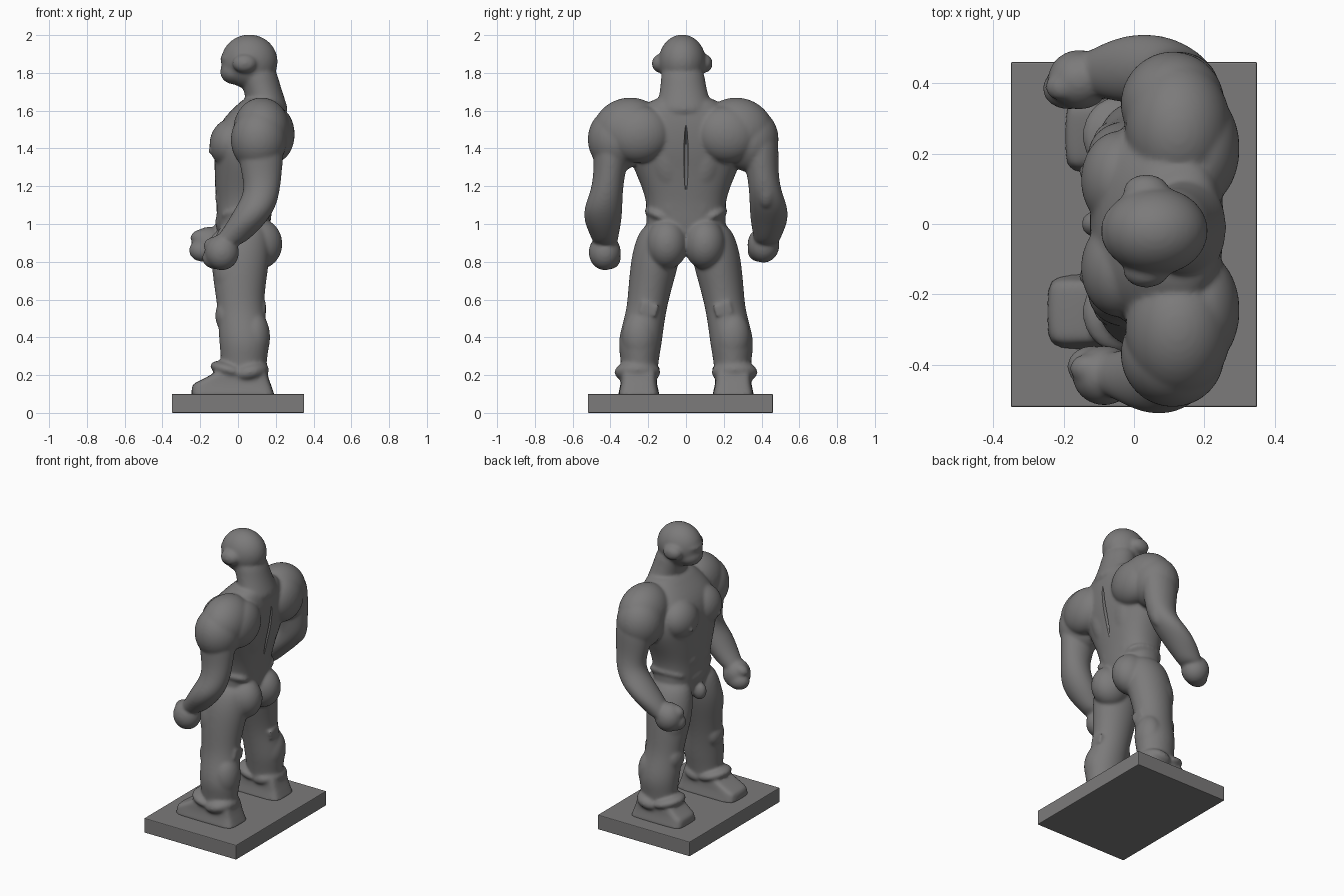
import bpy, bmesh
from math import cos, sin, pi, copysign, radians
from mathutils import Euler

parts = []


def loft(name, rings, n=2.0, sides=20):
    """Smooth limb from horizontal rings (x, y, z, rx, ry); n is the squareness."""
    bm = bmesh.new()
    loops = []
    for x, y, z, rx, ry in rings:
        loop = []
        for i in range(sides):
            a = 2 * pi * i / sides
            c, s = cos(a), sin(a)
            loop.append(bm.verts.new((x + 1.03 * rx * copysign(abs(c) ** (2 / n), c),
                                      y + 1.03 * ry * copysign(abs(s) ** (2 / n), s), z)))
        loops.append(loop)
    for a, b in zip(loops, loops[1:]):
        for i in range(sides):
            j = (i + 1) % sides
            bm.faces.new((a[i], a[j], b[j], b[i]))
    bm.faces.new(loops[0])
    bm.faces.new(loops[-1])
    bmesh.ops.recalc_face_normals(bm, faces=bm.faces)
    me = bpy.data.meshes.new(name)
    bm.to_mesh(me)
    bm.free()
    ob = bpy.data.objects.new(name, me)
    bpy.context.collection.objects.link(ob)
    sub = ob.modifiers.new("Subdivision", 'SUBSURF')
    sub.levels = sub.render_levels = 2
    parts.append(ob)
    return ob


def blob(name, loc, rad, rot=(0, 0, 0)):
    """Muscle ellipsoid; rotation in degrees."""
    bpy.ops.mesh.primitive_uv_sphere_add(segments=32, ring_count=20, location=loc,
                                         rotation=Euler([radians(r) for r in rot]))
    ob = bpy.context.object
    ob.name = name
    ob.scale = rad
    parts.append(ob)
    return ob


# Torso
torso = loft("torso", [
    (0.13, -0.01, 1.68, 0.08, 0.13), (0.12, -0.01, 1.63, 0.125, 0.21),
    (0.075, 0, 1.53, 0.18, 0.27), (0.06, 0, 1.40, 0.185, 0.305),
    (0.05, 0, 1.30, 0.17, 0.275), (0.04, 0, 1.20, 0.16, 0.23),
    (0.035, 0, 1.10, 0.145, 0.20), (0.03, 0, 1.00, 0.14, 0.21),
    (0.03, 0, 0.90, 0.12, 0.20), (0.02, 0, 0.83, 0.06, 0.08)], n=2.4)

# Neck and head
loft("neck", [(0.16, -0.01, 1.56, 0.12, 0.17), (0.15, -0.01, 1.65, 0.10, 0.135),
              (0.12, -0.015, 1.74, 0.10, 0.115), (0.09, -0.02, 1.86, 0.10, 0.11)])
blob("skull", (0.06, -0.02, 1.86), (0.15, 0.125, 0.143))
blob("jaw", (-0.015, -0.02, 1.81), (0.08, 0.09, 0.07), (0, -15, 0))
blob("brow", (-0.03, -0.02, 1.875), (0.065, 0.085, 0.03))

for s in (-1, 1):
    # Ears, chest, back and belly muscles
    blob("ear", (0.035, -0.02 + s * 0.115, 1.85), (0.065, 0.046, 0.05))
    blob("chest_muscle", (-0.04, s * 0.125, 1.43), (0.11, 0.14, 0.13), (0, 12, 0))
    blob("nipple", (-0.147, s * 0.15, 1.385), (0.014, 0.014, 0.014))
    blob("back_muscle", (0.13, s * 0.105, 1.36), (0.10, 0.11, 0.24), (s * -12, 5, 0))
    blob("lower_back_muscle", (0.12, s * 0.07, 1.14), (0.06, 0.08, 0.17))
    for z in (1.25, 1.14):
        blob("belly_muscle", (-0.07, s * 0.055, z), (0.05, 0.07, 0.07))
    blob("hip_ridge", (0.04, s * 0.135, 1.04), (0.13, 0.09, 0.04), (s * 25, 0, 0))
    blob("buttock", (0.11, s * 0.10, 0.895), (0.125, 0.11, 0.135))

    # Shoulder cap running back into the shoulder blade
    sy = 0.335 if s > 0 else 0.365
    blob("shoulder", (0.11, s * (sy + 0.005), 1.445), (0.148, 0.15, 0.17), (s * -5, 0, 0))
    blob("shoulder_bridge", (0.125, s * (sy - 0.06), 1.50), (0.15, 0.19, 0.168), (s * -14, 0, 0))
    blob("shoulder_blade", (0.19, s * (sy - 0.12), 1.475), (0.11, 0.165, 0.15), (s * -14, 0, 0))

    # Arms
    f = -0.06 if s > 0 else 0
    loft("arm", [(0.12, s * 0.38, 1.50, 0.12, 0.10), (0.12, s * 0.395, 1.38, 0.12, 0.095),
                 (0.125, s * 0.405, 1.27, 0.105, 0.082), (0.13, s * 0.42, 1.17, 0.09, 0.083),
                 (0.09 + f / 2, s * 0.44, 1.08, 0.105, 0.102),
                 (0.04 + f, s * 0.44, 1.00, 0.10, 0.095),
                 (-0.02 + f, s * 0.43, 0.93, 0.09, 0.07),
                 (-0.07 + f, s * 0.425, 0.88, 0.075, 0.06)])
    blob("elbow", (0.165, s * 0.425, 1.17), (0.05, 0.05, 0.09), (0, 12, 0))

    # Hands
    hx, hy, hz = (-0.155, 0.41, 0.89) if s > 0 else (-0.085, -0.43, 0.85)
    blob("fist", (hx, hy, hz), (0.09, 0.085, 0.095))
    blob("fingers", (hx - 0.03, hy - s * 0.025, hz - 0.03), (0.075, 0.06, 0.06))
    blob("thumb", (hx - 0.05, hy - s * 0.02, hz + 0.045), (0.05, 0.04, 0.035), (0, -25, 0))

    # Legs
    loft("leg", [(0.03, s * 0.12, 1.02, 0.12, 0.095), (0.02, s * 0.145, 0.90, 0.15, 0.127),
                 (0.01, s * 0.168, 0.78, 0.15, 0.125), (0.01, s * 0.192, 0.65, 0.13, 0.112),
                 (0.015, s * 0.21, 0.54, 0.12, 0.103), (0.03, s * 0.235, 0.43, 0.13, 0.112),
                 (0.035, s * 0.245, 0.35, 0.13, 0.112), (0.03, s * 0.245, 0.26, 0.115, 0.095),
                 (0.03, s * 0.25, 0.12, 0.12, 0.09)])
    blob("outer_thigh", (-0.02, s * 0.20, 0.76), (0.11, 0.09, 0.17), (s * 8, 0, 0))
    blob("kneecap", (-0.075, s * 0.215, 0.515), (0.045, 0.07, 0.08))
    blob("calf", (0.085, s * 0.245, 0.40), (0.085, 0.095, 0.14))
    bpy.ops.mesh.primitive_cube_add(size=1, location=(0.11, s * 0.195, 0.55),
                                    rotation=(radians(s * 15), 0, 0))
    bpy.context.object.scale = (0.075, 0.09, 0.06)
    parts.append(bpy.context.object)

    # Feet with ankle cuffs
    toe = -0.19 if s > 0 else -0.24
    foot = [(z, a, b, w) for z, a, b, w in ((0.08, toe - 0.01, 0.20, 0.115),
            (0.10, toe, 0.185, 0.105), (0.15, toe, 0.17, 0.095), (0.16, toe + 0.02, 0.165, 0.093),
            (0.215, -0.11, 0.15, 0.09), (0.25, -0.08, 0.14, 0.085))]
    loft("foot", [((a + b) / 2, s * 0.25, z, (b - a) / 2, w) for z, a, b, w in foot], n=6)
    blob("cuff_front", (-0.04, s * 0.25, 0.225), (0.11, 0.115, 0.045), (0, 15, 0))
    blob("cuff_back", (0.06, s * 0.257, 0.215), (0.105, 0.122, 0.06), (0, -12, 0))

# Lower belly and groin
blob("lower_belly", (-0.05, 0, 1.01), (0.07, 0.13, 0.08))
blob("groin", (-0.10, 0, 0.90), (0.05, 0.04, 0.06))

# Fuse all parts into one smooth sculpted body
bpy.ops.object.select_all(action='DESELECT')
for ob in parts:
    ob.select_set(True)
bpy.context.view_layer.objects.active = torso
bpy.ops.object.convert(target='MESH')
bpy.context.view_layer.objects.active = torso
bpy.ops.object.join()
body = bpy.context.object
body.name = "body"
rem = body.modifiers.new("Fuse", 'REMESH')
rem.mode = 'VOXEL'
rem.voxel_size = 0.009
rem.use_smooth_shade = True
smooth = body.modifiers.new("Soften", 'SMOOTH')
smooth.factor = 0.5
smooth.iterations = 10

# Groove along the spine
groove = blob("spine_groove_cutter", (0.235, 0, 1.31), (0.028, 0.012, 0.22), (0, 7, 0))
groove.hide_render = True
groove.hide_set(True)
cut = body.modifiers.new("Spine", 'BOOLEAN')
cut.operation = 'DIFFERENCE'
cut.object = groove

# Base slab
bpy.ops.mesh.primitive_cube_add(size=1, location=(0, -0.03, 0.05))
base = bpy.context.object
base.name = "base"
base.scale = (0.70, 0.98, 0.10)
bpy.ops.object.transform_apply(location=False, rotation=False, scale=True)
bev = base.modifiers.new("Bevel", 'BEVEL')
bev.width = 0.005
bev.segments = 2

# Dark grey stone
stone = bpy.data.materials.new("dark_stone")
stone.diffuse_color = (0.20, 0.196, 0.196, 1)
for ob in (body, base):
    ob.data.materials.clear()
    ob.data.materials.append(stone)
